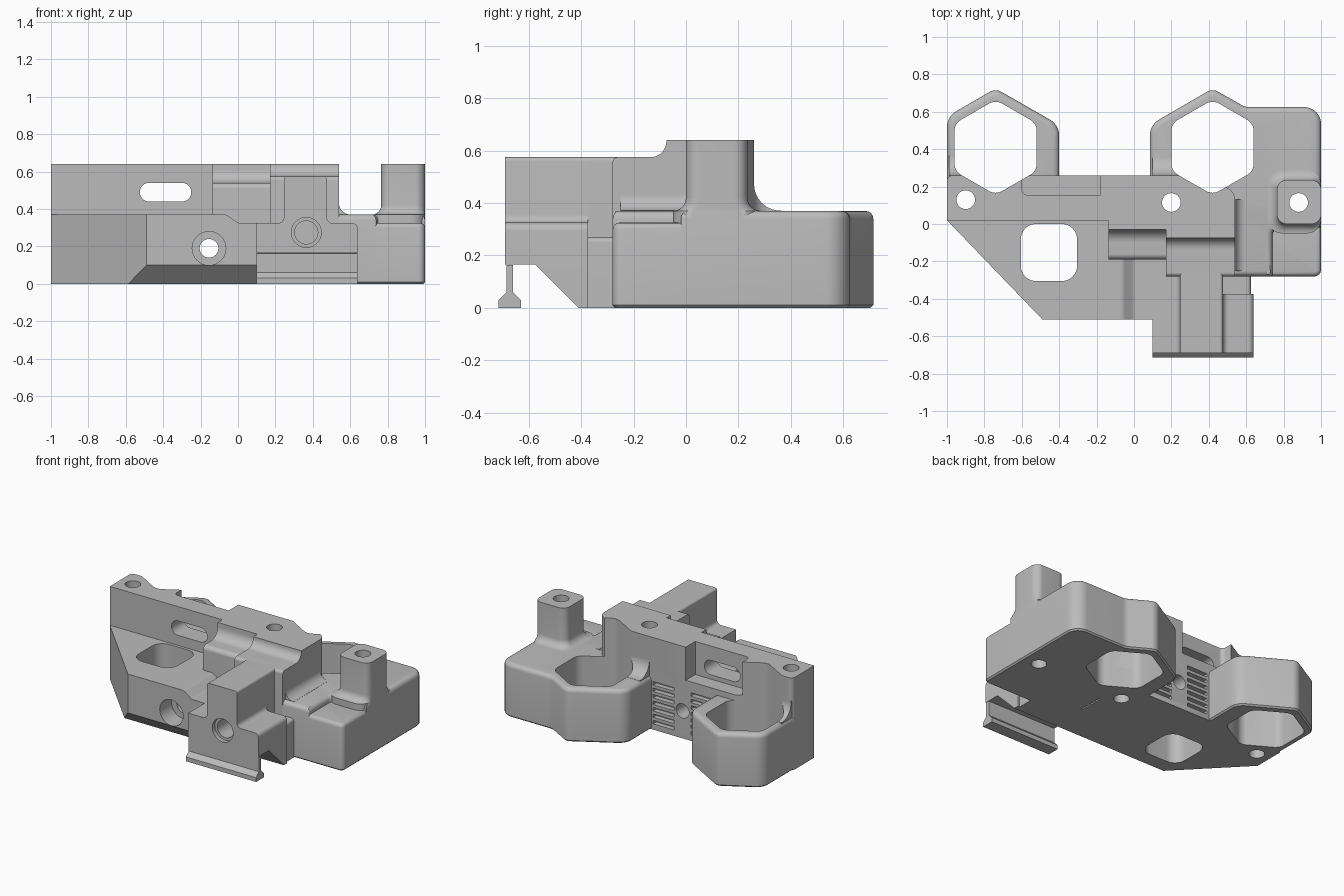
import bpy, bmesh, math
from mathutils import Vector

cube = bpy.data.objects.get("Cube")
if cube:
    bpy.data.objects.remove(cube, do_unlink=True)

grey = bpy.data.materials.new("light grey")
grey.use_nodes = True
grey.diffuse_color = (0.5, 0.5, 0.5, 1)
grey.node_tree.nodes["Principled BSDF"].inputs["Base Color"].default_value = (0.5, 0.5, 0.5, 1)

parts, cutters = [], []


def rounded(corners, steps=8):
    """Outline from (u, v) or (u, v, radius) corners."""
    out = []
    n = len(corners)
    for i, c in enumerate(corners):
        p = Vector(c[:2])
        if len(c) < 3:
            out.append(p)
            continue
        a = (Vector(corners[i - 1][:2]) - p).normalized()
        b = (Vector(corners[(i + 1) % n][:2]) - p).normalized()
        half, r = a.angle(b) / 2, c[2]
        mid = p + (a + b).normalized() * (r / math.sin(half))
        t = r / math.tan(half)
        s, e = p + a * t - mid, p + b * t - mid
        for k in range(steps + 1):
            out.append(mid + s.lerp(e, k / steps).normalized() * r)
    return out


def loft(name, rings, store):
    """Closed solid through rings of 3D points."""
    bm = bmesh.new()
    loops = [[bm.verts.new(p) for p in ring] for ring in rings]
    n = len(loops[0])
    for lo, hi in zip(loops, loops[1:]):
        for i in range(n):
            j = (i + 1) % n
            bm.faces.new((lo[i], lo[j], hi[j], hi[i]))
    bm.faces.new(loops[0][::-1])
    bm.faces.new(loops[-1])
    bmesh.ops.recalc_face_normals(bm, faces=bm.faces)
    mesh = bpy.data.meshes.new(name)
    bm.to_mesh(mesh)
    bm.free()
    ob = bpy.data.objects.new(name, mesh)
    bpy.context.scene.collection.objects.link(ob)
    mesh.materials.append(grey)
    store.append(ob)
    return ob


def prism(name, corners, axis, lo, hi, store=None, top=0, bottom=0):
    """Extrude an outline along an axis, optionally easing its end rims."""
    put = {"x": lambda u, v, w: (w, u, v),
           "y": lambda u, v, w: (u, w, v),
           "z": lambda u, v, w: (u, v, w)}[axis]
    pts = rounded(corners)
    rings = [[put(p.x, p.y, w) for p in pts] for w in (lo, hi)]
    ob = loft(name, rings, parts if store is None else store)
    for level, size, seg in ((hi, top, 4), (lo, bottom, 1)):
        if size:
            bm = bmesh.new()
            bm.from_mesh(ob.data)
            rim = [e for e in bm.edges if all(abs(v.co.z - level) < 1e-5 for v in e.verts)]
            bmesh.ops.bevel(bm, geom=rim, offset=size, segments=seg,
                            profile=0.5, affect="EDGES")
            bm.to_mesh(ob.data)
            bm.free()
    return ob


def rect(u0, v0, u1, v1, *r):
    return [(u0, v0, *r), (u1, v0, *r), (u1, v1, *r), (u0, v1, *r)]


def circle(u, v, r, n=32):
    return [(u + r * math.cos(k * math.tau / n), v + r * math.sin(k * math.tau / n))
            for k in range(n)]


def cutter(name, corners, axis, lo, hi):
    ob = prism(name, corners, axis, lo, hi, cutters)
    ob.hide_render = True
    return ob


def cut(ob, *tools):
    for tool in tools:
        m = ob.modifiers.new("cut", "BOOLEAN")
        m.operation, m.solver, m.object = "DIFFERENCE", "EXACT", tool
        bpy.context.view_layer.objects.active = ob
        bpy.ops.object.modifier_apply(modifier=m.name)


# Cutters
def hexagon(x):
    return [(x + 0.254 * math.sin(k * math.pi / 3),
             0.41 + 0.254 * math.cos(k * math.pi / 3), 0.07) for k in range(6)]


hex_left = cutter("hex_cut_right", hexagon(-0.74), "z", -0.1, 1)
hex_right = cutter("hex_cut_left", hexagon(0.42), "z", -0.1, 1)
bolts = [cutter("bolt_cut", circle(x, y, 0.05), "z", -0.1, 1)
         for x, y in ((-0.9, 0.13), (0.2, 0.115), (0.88, 0.115))]
bore = cutter("bore_cut", circle(-0.155, 0.19, 0.05), "y", -1, 1)
counterbore = cutter("counterbore_cut", circle(-0.155, 0.19, 0.09), "y", -1, -0.38)
window = cutter("window_cut", rect(-0.605, -0.305, -0.305, 0, 0.08), "z", -0.1, 1)
underside = cutter("underside_cut", [(-0.39, -0.02), (-0.575, 0.165), (-0.8, 0.165),
                                     (-0.8, -0.02)], "x", -1.2, 1.2)
diagonal = cutter("diagonal_cut", [(-1.051, 0.073), (-0.439, -0.563), (-1.2, -0.7)],
                  "z", -0.1, 1)
slot = cutter("slot_cut", rect(-0.525, 0.44, -0.25, 0.54, 0.0495), "y", -0.1, 0.4)
recess = cutter("recess_cut", [(-0.6, 0.155, 0.03), (-0.18, 0.155), (-0.18, 0.4),
                               (-0.6, 0.4)], "z", 0.41, 1)
screw = cutter("screw_cut", circle(0.365, 0.275, 0.08), "y", -1, -0.66)
screw_deep = cutter("screw_deep_cut", circle(0.365, 0.275, 0.062), "y", -1, -0.45)
grooves = [cutter("groove_cut", rect(x, z, x + 0.16, z + 0.024), "y", 0.225, 0.4)
           for x in (-0.38, -0.09) for z in [0.04 + 0.045 * k for k in range(7)]]

# Front plate with its lowered side
plate = prism("front_plate", [(-1, 0), (0.3, 0), (0.3, 0.325), (0, 0.325, 0.04),
                              (-0.06, 0.37, 0.04), (-1, 0.37)], "y", -0.51, 0.04)
cut(plate, diagonal, underside, window, bore, counterbore)

# Tall rear wall
wall = prism("rear_wall", [(-1, 0.02), (0.54, 0.02), (0.54, 0.2, 0.07), (0.39, 0.2),
                           (0.3, 0.26), (-1, 0.26, 0.03)], "z", 0, 0.64)
cut(wall, hex_left, hex_right, *bolts[:2], bore, slot, recess, *grooves)

# Hexagonal sockets
lobe = prism("right_socket", [(-1, 0.1), (-0.4, 0.1), (-0.4, 0.53, 0.1),
                              (-0.74, 0.724, 0.06), (-1, 0.575, 0.1)],
             "z", 0, 0.37, top=0.03, bottom=0.01)
cut(lobe, hex_left, bolts[0])

block = prism("left_socket_block", [
    (0.085, 0.1), (0.3, 0.1), (0.3, -0.28), (0.74, -0.28, 0.01), (0.74, -0.02, 0.04),
    (1, -0.02), (1, 0.625, 0.09), (0.595, 0.625, 0.08), (0.42, 0.724, 0.06),
    (0.085, 0.53, 0.1)], "z", 0, 0.37, top=0.03, bottom=0.01)
cut(block, hex_right, *bolts[1:])

prism("left_front_step", [(0.6, -0.28), (1, -0.28, 0.035), (1, 0.02), (0.6, 0.02)],
      "z", 0, 0.325, top=0.025, bottom=0.01)

# Fillets where the wall meets the sockets
for name, x0, x1, hole in (("right_fillet", -0.99, -0.6, hex_left),
                           ("left_fillet", 0.1, 0.35, hex_right)):
    strip = prism(name, [(0.2, 0.3), (0.2, 0.48), (0.26, 0.48), (0.26, 0.371, 0.1),
                         (0.365, 0.371), (0.365, 0.3)], "x", x0, x1)
    cut(strip, hole)
    if x0 < 0:
        cut(strip, bolts[0])
prism("wall_end_fillet", [(0.5, 0.3), (0.5, 0.44), (0.54, 0.44), (0.54, 0.371, 0.06),
                          (0.605, 0.371), (0.605, 0.3)], "y", -0.25, 0.13)

# Shoulders in front of the wall
prism("shoulder", [(-0.28, 0.1), (-0.28, 0.575, 0.02), (-0.075, 0.575, 0.06),
                   (-0.075, 0.64), (0.05, 0.64), (0.05, 0.1)], "x", 0.17, 0.54)
prism("low_shoulder", [(-0.19, 0.3), (-0.19, 0.54, 0.03), (-0.03, 0.54, 0.07),
                       (-0.03, 0.64), (0.05, 0.64), (0.05, 0.3)], "x", -0.135, 0.2)

# Post with a flared foot
rings = [(0.05, 0.3)]
for k in range(7):
    a = k * math.pi / 12
    rings.append((0.05 * (1 - math.sin(a)), 0.37 + 0.05 * (1 - math.cos(a))))
rings.append((0, 0.64))
post = loft("post", [[(p.x, p.y, z) for p in
                      rounded(rect(0.765 - o, -o, 1, 0.235 + o, 0.05 + o / 2))]
                     for o, z in rings], parts)
cut(post, bolts[2])

# Front bracket and the neck behind it
tower = [(0.475, 0.575, 0.015), (0.245, 0.575, 0.015), (0.245, 0.325, 0.03), (0.1, 0.325)]
bracket = prism("bracket", [(0.1, 0), (0.64, 0), (0.64, 0.325, 0.03),
                            (0.475, 0.325, 0.03)] + tower, "y", -0.69, -0.375)
cut(bracket, underside, screw, screw_deep)
neck = prism("bracket_neck", [(0.1, 0), (0.625, 0), (0.625, 0.27, 0.02), (0.475, 0.27)]
             + tower, "y", -0.41, -0.15)
cut(neck, underside)

# Separate foot strip under the bracket
prism("foot_strip", [(-0.715, 0), (-0.63, 0), (-0.63, 0.03), (-0.66, 0.06),
                     (-0.66, 0.163), (-0.685, 0.163), (-0.685, 0.06), (-0.715, 0.03)],
      "x", 0.1, 0.64)

# Tidy up and shade
for tool in cutters:
    bpy.data.objects.remove(tool, do_unlink=True)
bpy.ops.object.select_all(action="DESELECT")
for ob in parts:
    ob.select_set(True)
bpy.context.view_layer.objects.active = parts[0]
bpy.ops.object.shade_smooth_by_angle(angle=math.radians(30))
